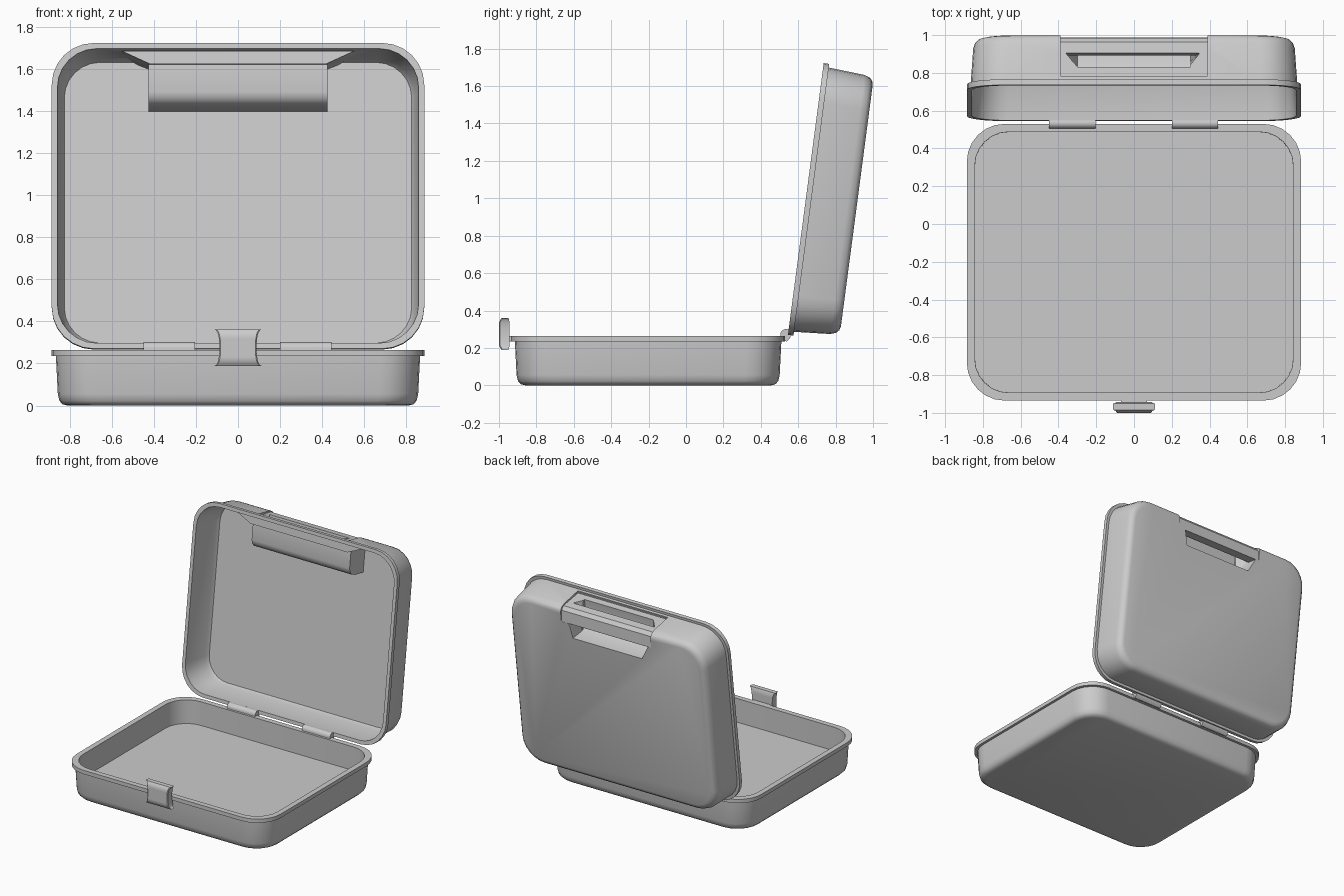
import bpy, bmesh
from math import sin, cos, pi, radians

if "Cube" in bpy.data.objects:
    bpy.data.objects.remove(bpy.data.objects["Cube"])

TILT = radians(7.5)
HX, HY, CY = 0.885, 0.7325, -0.2025      # rim half sizes, base centre in y


def base_frame(x, v, d):
    return (x, v + CY, d)


def lid_frame(x, v, d):
    # v runs up the open lid from its hinge edge, d runs backwards
    v += HY
    return (x, 0.545 + v * sin(TILT) + d * cos(TILT),
            0.27 + v * cos(TILT) - d * sin(TILT))


def finish(bm, name, smooth=True):
    bmesh.ops.recalc_face_normals(bm, faces=bm.faces)
    if bm.calc_volume(signed=True) < 0:
        bmesh.ops.reverse_faces(bm, faces=bm.faces)
    me = bpy.data.meshes.new(name)
    bm.to_mesh(me)
    bm.free()
    ob = bpy.data.objects.new(name, me)
    bpy.context.collection.objects.link(ob)
    if smooth:
        smooth_ob(ob)
    return ob


def smooth_ob(ob):
    bpy.ops.object.select_all(action='DESELECT')
    bpy.context.view_layer.objects.active = ob
    ob.select_set(True)
    bpy.ops.object.shade_smooth_by_angle(angle=radians(35))


def loft(bm, rings):
    for a, b in zip(rings, rings[1:]):
        n = len(a)
        for i in range(n):
            bm.faces.new((a[i], a[(i + 1) % n], b[(i + 1) % n], b[i]))
    bm.faces.new(rings[0])
    bm.faces.new(rings[-1])


def shell(name, profile, frame, seg=6):
    # stack of rounded rectangles: outside, over the rim, down the inside
    bm = bmesh.new()
    rings = []
    for inset, d in profile:
        r = 0.20 - inset * 0.5
        ring = []
        for k, (sx, sy) in enumerate(((1, 1), (-1, 1), (-1, -1), (1, -1))):
            for i in range(seg + 1):
                a = (k + i / seg) * pi / 2
                ring.append(bm.verts.new(frame(
                    sx * (HX - inset - r) + r * cos(a),
                    sy * (HY - inset - r) + r * sin(a), d)))
        rings.append(ring)
    loft(bm, rings)
    return finish(bm, name, False)


def lid_prism(name, pts):
    # pts: (depth, height up the lid, half width)
    bm = bmesh.new()
    loft(bm, [[bm.verts.new(lid_frame(s * w, v - HY, d)) for d, v, w in pts]
              for s in (-1, 1)])
    bmesh.ops.triangulate(bm, faces=bm.faces)
    return finish(bm, name, False)


def boolean(ob, tool, op):
    # take the first solver that keeps the overall height of the part
    m = ob.modifiers.new(op, 'BOOLEAN')
    m.object, m.operation = tool, op
    height = max(v.co.z for v in ob.data.vertices)
    for solver in ('EXACT', 'MANIFOLD', 'FLOAT'):
        m.solver = solver
        dg = bpy.context.evaluated_depsgraph_get()
        dg.update()
        me = bpy.data.meshes.new_from_object(ob.evaluated_get(dg))
        zs = [v.co.z for v in me.vertices] or [0]
        if abs(max(zs) - height) < 0.02 and min(zs) < 0.4:
            break
        print("solver failed", tool.name, solver)
    else:
        me = ob.data
    ob.modifiers.clear()
    ob.data = me
    bpy.data.objects.remove(tool)


# Base tray
base = shell("base_tray", [
    (0.075, 0), (0.052, 0.006), (0.037, 0.022), (0.029, 0.055), (0.02, 0.235),
    (0, 0.235), (0, 0.265), (0.042, 0.265), (0.043, 0.08)],
    base_frame)
smooth_ob(base)

# Lid
lid = shell("lid", [
    (0.08, 0.275), (0.06, 0.269), (0.045, 0.255), (0.034, 0.225), (0.02, 0.03),
    (0, 0.03), (0, 0), (0.027, 0), (0.045, 0.22), (0.06, 0.25)], lid_frame)

# Handle housing and the flared shelf inside the lid
boolean(lid, lid_prism("handle_shelf", [
    (0.035, 1.43, 0.55), (0.2, 1.43, 0.55), (0.258, 1.39, 0.47),
    (0.258, 1.37, 0.42), (0.035, 1.37, 0.42)]), 'UNION')
boolean(lid, lid_prism("handle_housing", [
    (d, v, 0.425) for d, v in (
        (0.07, 1.40), (0.07, 1.24), (0.08, 1.21), (0.105, 1.187),
        (0.15, 1.175), (0.26, 1.17), (0.26, 1.385), (0.23, 1.40))]), 'UNION')

# Recess around the handle bar, then the finger hole through both faces
boolean(lid, lid_prism("handle_recess", [
    (d, v, 0.39) for d, v in (
        (0.05, 1.425), (0.235, 1.42), (0.26, 1.395), (0.274, 1.31),
        (0.32, 1.31), (0.32, 1.5), (0.05, 1.5))]), 'DIFFERENCE')
boolean(lid, lid_prism("finger_hole", [
    (0.10, 1.5, 0.30), (0.10, 1.25, 0.30), (0.115, 1.215, 0.30),
    (0.16, 1.195, 0.30), (0.32, 1.195, 0.30), (0.32, 1.31, 0.36),
    (0.19, 1.31, 0.36), (0.175, 1.325, 0.36), (0.175, 1.5, 0.36)]), 'DIFFERENCE')
smooth_ob(lid)

# Hinges: half round barrel with a leaf under the rim
for side, x0 in (("left", -0.45), ("right", 0.2)):
    bm = bmesh.new()
    prof = [(0.505, 0.24), (0.505, 0.275)]
    prof += [(0.534 - 0.029 * cos(a), 0.272 + 0.029 * sin(a))
             for a in [i * pi / 10 for i in range(1, 11)]]
    prof += [(0.555, 0.25), (0.54, 0.235)]
    loft(bm, [[bm.verts.new((x, y, z)) for y, z in prof]
              for x in (x0, x0 + 0.245)])
    finish(bm, side + "_hinge")

# Latch: rounded plate with pinched sides
bm = bmesh.new()
rings = []
N = 12
for i in range(N + 1):
    t = 2 * i / N - 1
    w = 0.088 + 0.024 * t * t
    z = 0.275 + 0.086 * sin(t * pi / 2)
    e = 0.014 * max(0, abs(sin(t * pi / 2)) - 0.75) / 0.25
    rings.append([bm.verts.new(p) for p in (
        (-w, -0.943 - e * 0.5, z), (-w, -0.994 + e, z), (-w + 0.006, -1 + e, z),
        (w - 0.006, -1 + e, z), (w, -0.994 + e, z), (w, -0.943 - e * 0.5, z))])
loft(bm, rings)
finish(bm, "latch")

# Latch mount joining it to the rim
bm = bmesh.new()
bmesh.ops.create_cube(bm, size=1)
bmesh.ops.scale(bm, vec=(0.14, 0.03, 0.03), verts=bm.verts)
bmesh.ops.translate(bm, vec=(0, -0.94, 0.25), verts=bm.verts)
finish(bm, "latch_mount", False)
